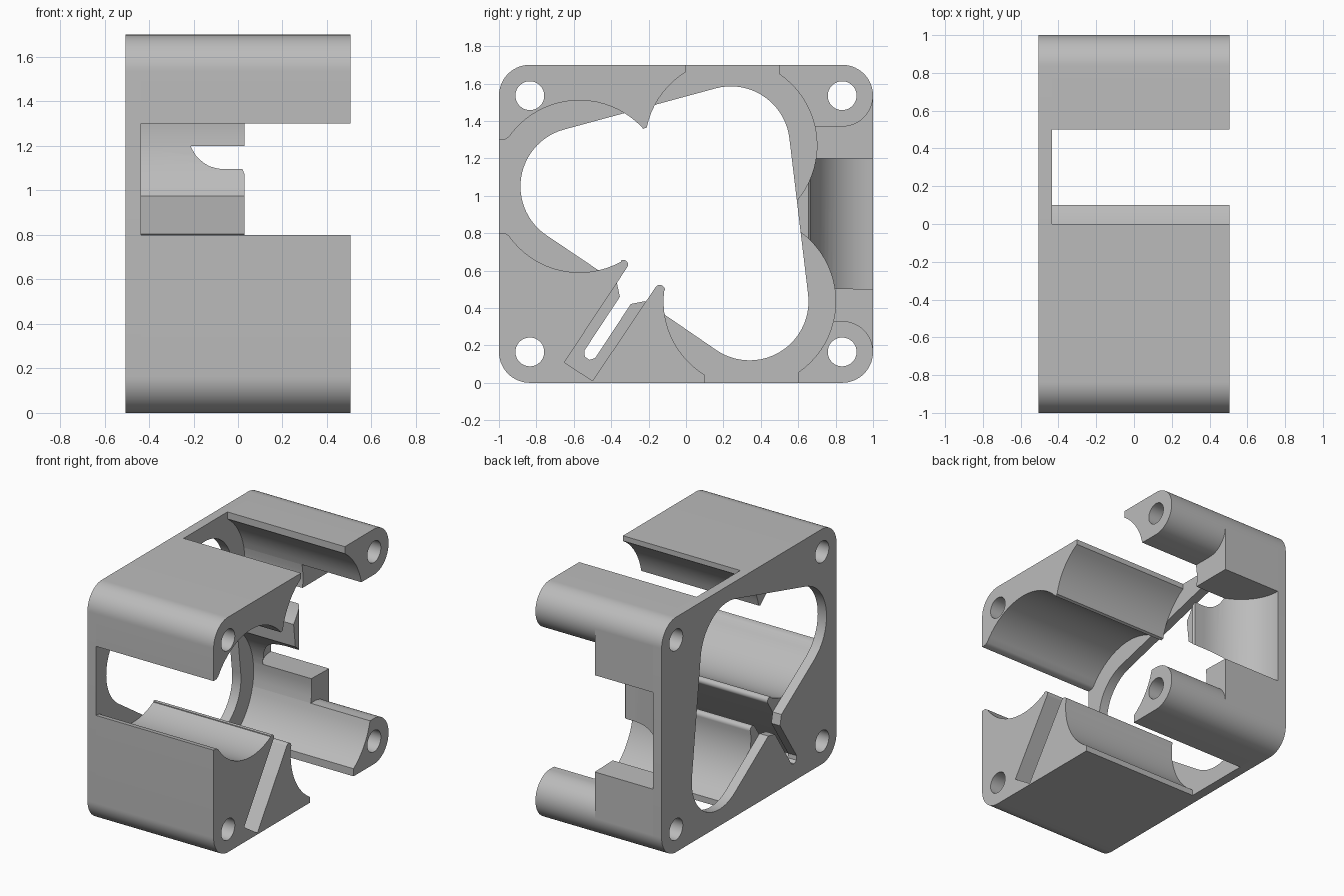
import bpy, bmesh
from math import sin, cos, radians, atan2, degrees

cube = bpy.data.objects.get("Cube")
if cube:
    bpy.data.objects.remove(cube, do_unlink=True)

grey = bpy.data.materials.new("light grey")
grey.use_nodes = True
grey.diffuse_color = (0.5, 0.5, 0.5, 1)
grey.node_tree.nodes["Principled BSDF"].inputs["Base Color"].default_value = (0.5, 0.5, 0.5, 1)

BACK, INNER, STEP, FRONT = -0.505, -0.435, 0.03, 0.505
# Three roller pockets as (y, z), their radius and the radius of the opening
A, B, C = (-0.57, 1.05), (0.24, 1.27), (0.34, 0.435)
POCKET, LOBE = 0.46, 0.315
CORNER, BOLT = 0.165, 0.077


def arc(centre, r, a0, a1, r2=None):
    n = max(3, int(abs(a1 - a0) / 5))
    angles = [radians(a0 + (a1 - a0) * i / n) for i in range(n + 1)]
    return [(centre[0] + r * cos(a), centre[1] + (r2 or r) * sin(a)) for a in angles]


def circle(centre, r):
    return arc(centre, r, 0, 355)


def slot(t, p):
    """Point at distance t along the slanted slot and p to its right."""
    return (-0.575 + 0.55 * t + 0.835 * p, 0.06 + 0.835 * t - 0.55 * p)


def extrude(name, loops, low, high, axis="x"):
    """Fill an outline with holes and extrude it along x (or z)."""
    bm = bmesh.new()
    for loop in loops:
        pts = []
        for p in loop:
            if all(abs(p[0] - q[0]) + abs(p[1] - q[1]) > 0.002 for q in (pts[-1:] + pts[:1])):
                pts.append(p)
        vs = [bm.verts.new((low, *p) if axis == "x" else (p[1], p[0], low)) for p in pts]
        for i, v in enumerate(vs):
            bm.edges.new((vs[i - 1], v))
    direction = (1, 0, 0) if axis == "x" else (0, 0, 1)
    bmesh.ops.triangle_fill(bm, edges=bm.edges[:], use_beauty=True, normal=direction)
    cap = bmesh.ops.extrude_face_region(bm, geom=bm.faces[:], use_keep_orig=True)
    moved = [g for g in cap["geom"] if isinstance(g, bmesh.types.BMVert)]
    bmesh.ops.translate(bm, verts=moved, vec=[d * (high - low) for d in direction])
    bmesh.ops.recalc_face_normals(bm, faces=bm.faces[:])
    mesh = bpy.data.meshes.new(name)
    bm.to_mesh(mesh)
    bm.free()
    mesh.materials.append(grey)
    obj = bpy.data.objects.new(name, mesh)
    bpy.context.collection.objects.link(obj)
    return obj


def smooth(obj):
    bpy.ops.object.select_all(action="DESELECT")
    obj.select_set(True)
    bpy.context.view_layer.objects.active = obj
    bpy.ops.object.shade_smooth_by_angle(angle=radians(30))


def normal_angle(p, q):
    """Outward normal of the straight side running from p to q."""
    return degrees(atan2(p[0] - q[0], q[1] - p[1])) % 360


# Corner centres, which also hold the bolt holes
LF, LB, UF, UB = [(y, z) for z in (0.165, 1.535) for y in (-0.835, 0.835)]

# Three-lobed opening, with and without the narrow slot
ac, cb, ba = normal_angle(A, C), normal_angle(C, B), normal_angle(B, A)
lobe_a = arc(A, LOBE, ba, ac)
lobes_cb = arc(C, LOBE, ac, cb + 360) + arc(B, LOBE, cb, ba)
side = [(0.51, 0.09), (0.456, 0.035), (0.11, 0.035), (0.085, 0.015)]
narrow_slot = [slot(t, -p) for t, p in side] + [slot(t, p) for t, p in reversed(side)]

outline = (arc(LF, CORNER, 180, 270) + arc(LB, CORNER, 270, 360)
           + arc(UB, CORNER, 0, 90) + arc(UF, CORNER, 90, 180))
bolts = [circle(c, BOLT) for c in (LF, LB, UF, UB)]
parts = [extrude("end_plate", [outline, lobe_a + narrow_slot + lobes_cb] + bolts, BACK, INNER)]

# Four full-length posts
posts = {
    "upper_front_post": (UF, arc(UF, CORNER, 180, 90) + [(0, 1.7)]
                         + arc(B, POCKET, 121.5, 168) + arc(A, POCKET, 42, 145)
                         + [(-0.965, 1.302), (-1, 1.3)]),
    "upper_back_post": (UB, [(0.5, 1.7)] + arc(UB, CORNER, 90, -90)
                        + arc(B, POCKET, 12.6, 55.6)),
    "lower_back_post": (LB, arc(LB, CORNER, 90, -90) + [(0.6, 0)]
                        + arc(C, POCKET, -55.6, -13.2)),
    "lower_front_post": (LF, arc(LF, CORNER, 180, 270) + [(0.1, 0)]
                         + arc(C, POCKET, 238.5, 172) + arc((-0.14, 0.495), 0.028, -5, 145)
                         + [slot(0, 0.09), slot(0, -0.09)]
                         + arc((-0.335, 0.632), 0.025, -33, 118)
                         + arc(A, POCKET, -61, -145) + [(-0.965, 0.798), (-1, 0.8)]),
}
for name, (bolt, loop) in posts.items():
    parts.append(extrude(name, [loop, circle(bolt, BOLT)], INNER, FRONT))

# Short stepped blocks beside the back posts
parts.append(extrude("upper_step", [arc(B, POCKET, -8.8, 12.6) + arc(UB, CORNER, -90, 0)
                                    + [(1, 1.2)]], INNER, STEP))
parts.append(extrude("lower_step", [arc(C, POCKET, 8.8, -13.2) + arc(LB, CORNER, 90, 0)
                                    + [(1, 0.5)]], INNER, STEP))

# Concave back wall, trimmed by the pockets and the opening
sweep = arc((1, -0.06), 0.335, 270, 180, 0.375)
wall = extrude("back_wall", [sweep + [(0.665, 0.02), (0.655, STEP), (0.5, STEP), (0.5, INNER)]],
               0.5, 1.2, "z")
for loop in (circle(B, POCKET), circle(C, POCKET), lobe_a + lobes_cb):
    cutter = extrude("wall_cutter", [loop], -0.7, 0.7)
    cutter.hide_render = True
    mod = wall.modifiers.new("trim", "BOOLEAN")
    mod.operation, mod.solver, mod.object = "DIFFERENCE", "EXACT", cutter
    bpy.context.view_layer.objects.active = wall
    bpy.ops.object.modifier_apply(modifier=mod.name)
    bpy.data.objects.remove(cutter, do_unlink=True)
parts.append(wall)

for part in parts:
    smooth(part)
